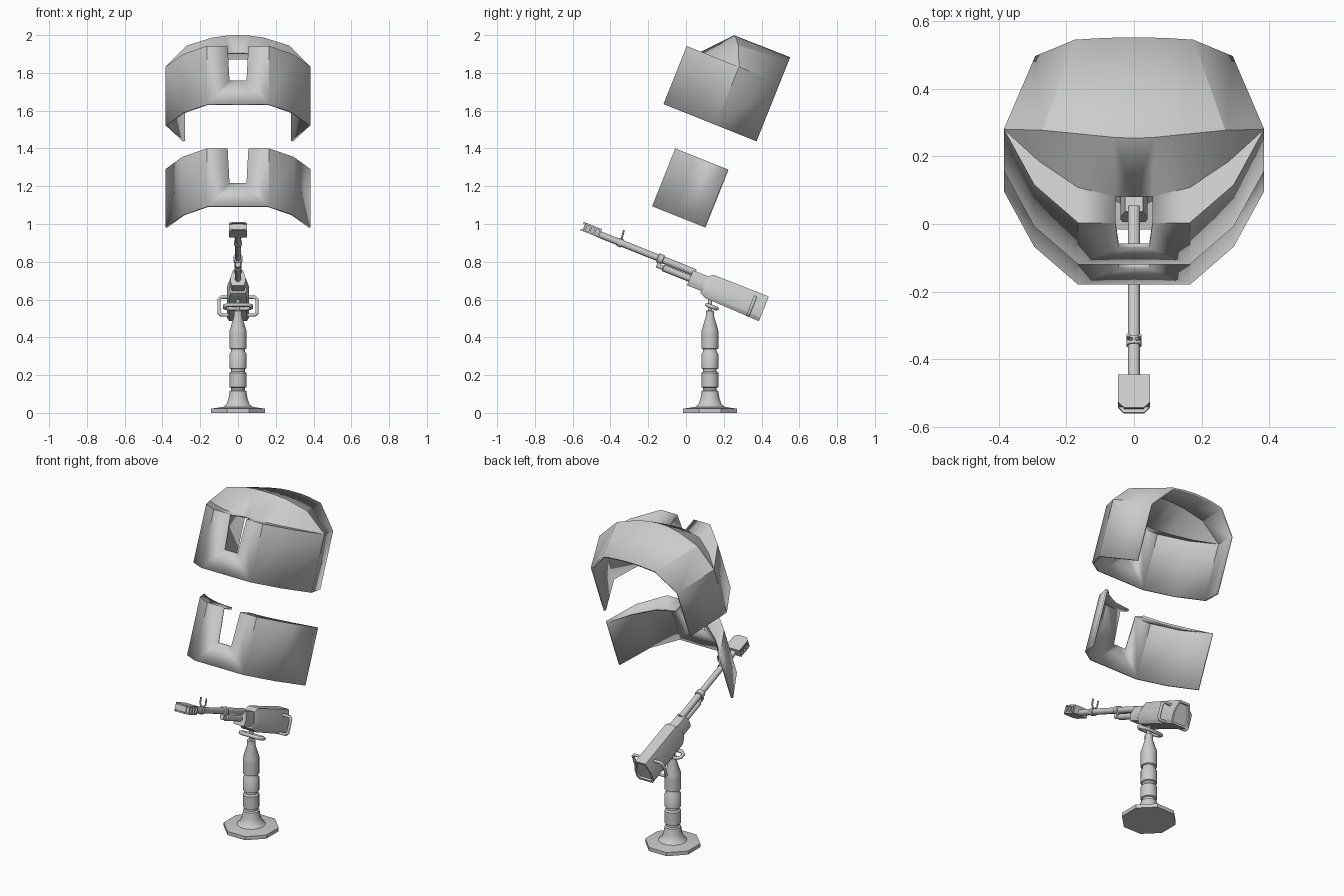
import bpy, bmesh, math

if "Cube" in bpy.data.objects:
    bpy.data.objects.remove(bpy.data.objects["Cube"])

TILT = -math.radians(21.8)      # gun and shields share one tilted frame
CY = 0.127                      # pedestal position along y


def finish(name, bm, tilt, angle=30):
    me = bpy.data.meshes.new(name)
    bm.to_mesh(me)
    bm.free()
    ob = bpy.data.objects.new(name, me)
    bpy.context.collection.objects.link(ob)
    if tilt:
        ob.rotation_euler.x = TILT
    bpy.ops.object.select_all(action='DESELECT')
    ob.select_set(True)
    bpy.context.view_layer.objects.active = ob
    bpy.ops.object.shade_smooth_by_angle(angle=math.radians(angle))
    return ob


def solid(name, rings, tilt=True, angle=30):
    """Skin through equal rings and cap both ends."""
    bm = bmesh.new()
    rs = [[bm.verts.new(p) for p in r] for r in rings]
    n = len(rs[0])
    for a, b in zip(rs, rs[1:]):
        for i in range(n):
            bm.faces.new((a[i], a[(i + 1) % n], b[(i + 1) % n], b[i]))
    bm.faces.new(rs[0])
    bm.faces.new(rs[-1])
    bmesh.ops.recalc_face_normals(bm, faces=bm.faces)
    return finish(name, bm, tilt, angle)


def circle(r, n):
    return [(r * math.cos(math.tau * (i + .5) / n), r * math.sin(math.tau * (i + .5) / n)) for i in range(n)]


def post(name, prof, n, angle=30):
    return solid(name, [[(x, CY + y, z) for x, y in circle(r, n)] for r, z in prof], False, angle)


def rod(name, prof, v, n=10):
    return solid(name, [[(x, u, v + z) for x, z in circle(r, n)] for r, u in prof], True, 40)


def block(name, w, u0, u1, v0, v1, w0=None):
    w0 = w if w0 is None else w0
    return solid(name, [[(-a, u, v0), (a, u, v0), (a, u, v1), (-a, u, v1)] for a, u in ((w0, u0), (w, u1))])


def tube(name, pts, r, cyclic, tilt=True):
    cu = bpy.data.curves.new(name, 'CURVE')
    cu.dimensions = '3D'
    cu.bevel_depth, cu.bevel_resolution, cu.use_fill_caps = r, 1, True
    sp = cu.splines.new('POLY')
    sp.points.add(len(pts) - 1)
    for q, p in zip(sp.points, pts):
        q.co = (*p, 1)
    sp.use_cyclic_u = cyclic
    ob = bpy.data.objects.new(name, cu)
    bpy.context.collection.objects.link(ob)
    if tilt:
        ob.rotation_euler.x = TILT
    bpy.ops.object.select_all(action='DESELECT')
    ob.select_set(True)
    bpy.context.view_layer.objects.active = ob
    bpy.ops.object.convert(target='MESH')


def strip(a, b):
    return [[a[i], a[i + 1], b[i + 1], b[i]] for i in range(len(a) - 1)]


def sheet(name, polys):
    """Half a plated shell, mirrored and thickened inwards."""
    bm = bmesh.new()
    cache = {}
    for poly in polys:
        vs = []
        for p in poly:
            v = cache.get(p) or cache.setdefault(p, bm.verts.new(p))
            if v not in vs:
                vs.append(v)
        bm.faces.new(vs)
    bmesh.ops.recalc_face_normals(bm, faces=bm.faces)
    bm.faces.ensure_lookup_table()
    bm.normal_update()
    if bm.faces[0].normal.y > 0:
        bmesh.ops.reverse_faces(bm, faces=bm.faces)
    ob = finish(name, bm, True)
    m = ob.modifiers.new('mirror', 'MIRROR')
    m.merge_threshold = 0.0005
    s = ob.modifiers.new('thickness', 'SOLIDIFY')
    s.thickness, s.offset = 0.013, -1


# Shield plan: half outline from the slot outwards, (x, distance behind front)
PLAN = [(.055, 0), (.165, 0), (.295, .121), (.385, .298)]
LIP = [(.055, .084), (.165, .112), (.28, .195), (.385, .298)]


def front_wall(uf, v0, v1):
    def at(pts, v):
        return [(x, uf + d, v) for x, d in pts]
    vs = v1 - .197
    panel = [(0, uf, v0), (.165, uf, v0), (.165, uf, v1), (.055, uf, v1), (.045, uf, vs), (0, uf, vs)]
    return [panel] + strip(at(PLAN[1:], v0), at(PLAN[1:], v1)) + strip(at(PLAN, v1), at(LIP, v1))


# Lower shield
sheet('lower_shield', front_wall(-.573, .949, 1.279))

# Upper shield with side plates, sloping brow and roof
UF, V0, V1, UB = -.718, 1.4735, 1.805, -.187
corner = (.385, UF + .298, V1)
inner = [(0, UF + .082, V1)] + [(x, UF + d, V1) for x, d in LIP]
brow = [(0, -.507, 1.951), (.06, -.504, 1.95), (.14, -.492, 1.942), (.27, -.465, 1.909), corner]
back = [(0, UB, 1.953), (.045, UB, 1.952), (.095, UB, 1.948), (.175, UB, 1.935), (.292, UB, V1)]
side = [[(.385, UF + .298, V0), (.292, UB, V0), (.292, UB, V1), corner]]
sheet('upper_shield', front_wall(UF, V0, V1) + side + strip(inner, brow) + strip(brow, back))

# Pedestal: octagonal foot and grooved column
post('pedestal_foot', [(.155, 0), (.155, .022), (.085, .032)], 8)
column = [(.085, .028), (.064, .045), (.052, .075), (.046, .115)]
for z in (.12, .22, .325):
    column += [(.037, z), (.037, z + .012), (.046, z + .016), (.046, z + .092)]
column += [(.046, .435), (.023, .51), (.023, .54), (.012, .542), (.012, .6)]
post('pedestal_column', column, 12, 40)

# Swivel loop under the receiver
loop = [(.05, -.026), (.07, -.012), (.07, .012), (.05, .026)]
loop += [(-x, -y) for x, y in loop]
tube('swivel_loop', [(x, CY + .01 + y, .562 - .4 * y) for x, y in loop], .011, True, False)


# Receiver: chamfered body with recessed rear panel
def section(u, w, wt, v0, v1, k=1):
    vm = (v0 + v1) / 2
    half = [(w * .8, v0), (w, v0 + .02), (w, vm), (wt, v1)]
    pts = half + [(-x, v) for x, v in reversed(half)]
    return [(x * k, u, vm + (v - vm) * k) for x, v in pts]


solid('receiver_body', [section(-.165, .046, .032, .618, .712), section(-.133, .058, .034, .602, .733),
                        section(.178, .058, .034, .594, .735), section(.178, .058, .034, .594, .735, .82),
                        section(.166, .058, .034, .594, .735, .8)])
solid('receiver_front', [section(-.246, .04, .026, .629, .715), section(-.15, .04, .026, .629, .715)])

# Side grab handles
for s, label in ((-1, 'left'), (1, 'right')):
    pts = [(.045, .705), (.09, .705), (.101, .693), (.101, .615), (.09, .603), (.045, .603)]
    tube(label + '_handle', [(s * x, .113, v) for x, v in pts], .009, False)

# Barrel with collar, gas tube below and front sight
rod('barrel', [(.018, -.79), (.018, -.445), (.026, -.442), (.026, -.415), (.019, -.412), (.019, -.23)], .707)
rod('gas_tube', [(.012, -.435), (.012, -.4), (.018, -.395), (.018, -.23)], .668)
block('gas_block', .012, -.436, -.415, .665, .705)
rod('sight_ring', [(.023, -.67), (.023, -.645)], .707)
for s in (-1, 1):
    tube('sight_prong', [(s * .006, -.657, .725), (s * .018, -.66, .742), (s * .018, -.665, .777)], .005, False)

# Muzzle brake: core, top and bottom plates, side fins
block('muzzle_core', .03, -.868, -.776, .694, .734)
for v0, v1 in ((.69, .698), (.73, .738)):
    block('muzzle_plate', .048, -.86, -.774, v0, v1)
    block('muzzle_plate_tip', .048, -.879, -.86, v0, v1, .03)
for u in (-.862, -.836, -.81, -.784):
    block('muzzle_fin', .047, u, u + .01, .696, .732)
